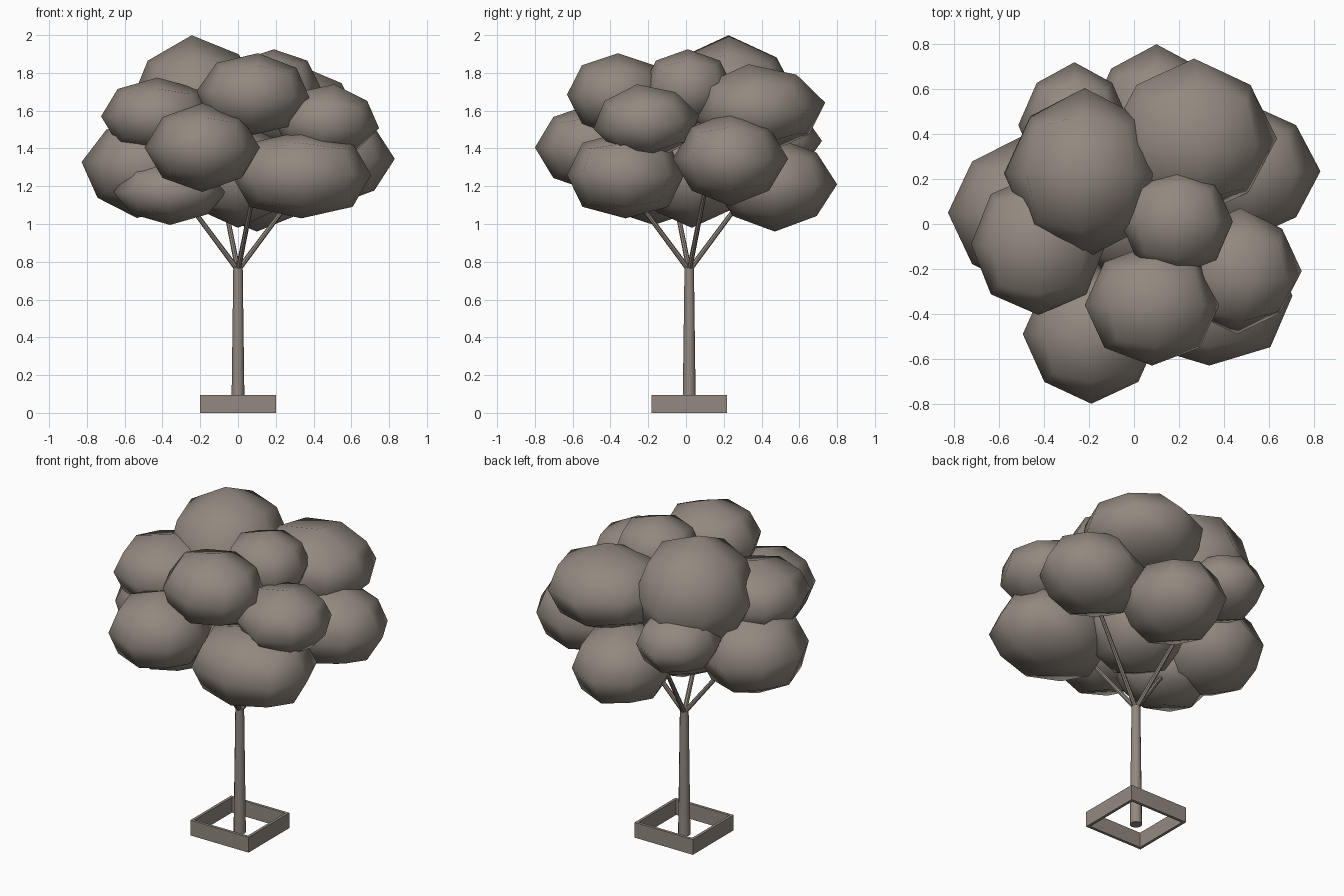
import bpy, bmesh, math
from mathutils import Vector, Euler, Matrix

if "Cube" in bpy.data.objects:
    bpy.data.objects.remove(bpy.data.objects["Cube"])

bark_grey = bpy.data.materials.new("warm_grey")
bark_grey.diffuse_color = (0.29, 0.25, 0.215, 1)
bark_grey.use_nodes = True
bark_grey.node_tree.nodes["Principled BSDF"].inputs["Base Color"].default_value = bark_grey.diffuse_color


def finish(name, bm, smooth_angle=None):
    """Turn a bmesh into a named object, optionally smooth shaded."""
    bmesh.ops.recalc_face_normals(bm, faces=bm.faces)
    mesh = bpy.data.meshes.new(name)
    bm.to_mesh(mesh)
    bm.free()
    mesh.materials.append(bark_grey)
    obj = bpy.data.objects.new(name, mesh)
    bpy.context.collection.objects.link(obj)
    if smooth_angle:
        bpy.ops.object.select_all(action='DESELECT')
        obj.select_set(True)
        bpy.context.view_layer.objects.active = obj
        bpy.ops.object.shade_smooth_by_angle(angle=math.radians(smooth_angle))
    return obj


def leaf_clump(name, centre, size, tilt, fullness=0.95):
    """Coarse rounded cube, smooth shaded; fullness sets how boxy it is."""
    bm = bmesh.new()
    bmesh.ops.create_cube(bm, size=2)
    bmesh.ops.subdivide_edges(bm, edges=bm.edges[:], cuts=1, use_grid_fill=True)
    rot = Euler([math.radians(a) for a in tilt]).to_matrix()
    for v in bm.verts:
        reach = 1 if v.co.length < 1.1 else fullness
        p = rot @ (v.co.normalized() * reach)
        v.co = Vector(centre) + Vector([a * s for a, s in zip(p, size)])
    finish(name, bm, 80)


def rod(name, start, end, r1, r2, sides):
    """Tapered cylinder between two points."""
    a, b = Vector(start), Vector(end)
    d = b - a
    bm = bmesh.new()
    bmesh.ops.create_cone(bm, cap_ends=True, segments=sides, radius1=r1, radius2=r2,
                          depth=d.length)
    rot = Vector((0, 0, 1)).rotation_difference(d).to_matrix().to_4x4()
    bm.transform(Matrix.Translation((a + b) / 2) @ rot)
    finish(name, bm, 40)


# Square open planter frame
bm = bmesh.new()
rings = []
for half, z in ((0.2, 0), (0.2, 0.095), (0.183, 0.095), (0.183, 0)):
    rings.append([bm.verts.new((sx * half, 0.018 + sy * half, z))
                  for sx, sy in ((-1, -1), (1, -1), (1, 1), (-1, 1))])
for k in range(4):
    lower, upper = rings[k], rings[(k + 1) % 4]
    for i in range(4):
        j = (i + 1) % 4
        bm.faces.new((lower[i], lower[j], upper[j], upper[i]))
finish("planter_frame", bm)

# Trunk and four spreading branches
rod("trunk", (0, 0.017, 0), (0, 0.017, 0.768), 0.035, 0.025, 12)
for i in range(4):
    ang = math.radians(15 + 90 * i)
    tip = (0.42 * math.cos(ang), 0.017 + 0.42 * math.sin(ang), 1.3)
    rod(f"branch_{i + 1}", (0, 0.017, 0.755), tip, 0.014, 0.011, 8)

# Foliage clumps: centre, half sizes, tilt in degrees, optional fullness
flat = (0, 0, 0)
clumps = {
    "crown_top": ((-0.22, 0.225, 1.64), (0.36, 0.38, 0.36), (0, -4, 0)),
    "crown_back_right": ((0.26, 0.38, 1.61), (0.38, 0.36, 0.24), (8, 8, 0)),
    "crown_small": ((0.19, 0.01, 1.72), (0.25, 0.24, 0.205), flat, 1.0),
    "crown_front": ((0.08, -0.36, 1.685), (0.3, 0.27, 0.22), (0, 5, 0), 1.0),
    "upper_right": ((0.465, -0.21, 1.54), (0.285, 0.285, 0.205), (10, 9, 0)),
    "upper_left": ((-0.425, -0.09, 1.57), (0.3, 0.315, 0.205), flat, 1.0),
    "front": ((-0.19, -0.49, 1.405), (0.305, 0.31, 0.235), flat, 0.97),
    "lower_front_right": ((0.335, -0.32, 1.26), (0.37, 0.31, 0.23), flat, 1.04),
    "right": ((0.5, 0.235, 1.345), (0.33, 0.305, 0.25), flat),
    "lower_back": ((0.1, 0.47, 1.21), (0.3, 0.33, 0.25), flat),
    "back_left": ((-0.265, 0.44, 1.44), (0.25, 0.28, 0.195), flat),
    "left": ((-0.5, 0.05, 1.3), (0.33, 0.34, 0.27), (0, 6, 0)),
    "lower_front_left": ((-0.36, -0.17, 1.17), (0.3, 0.26, 0.175), flat),
    "inner": ((0.0, 0.03, 1.26), (0.3, 0.3, 0.28), flat),
}
for part, spec in clumps.items():
    leaf_clump("foliage_" + part, *spec)
